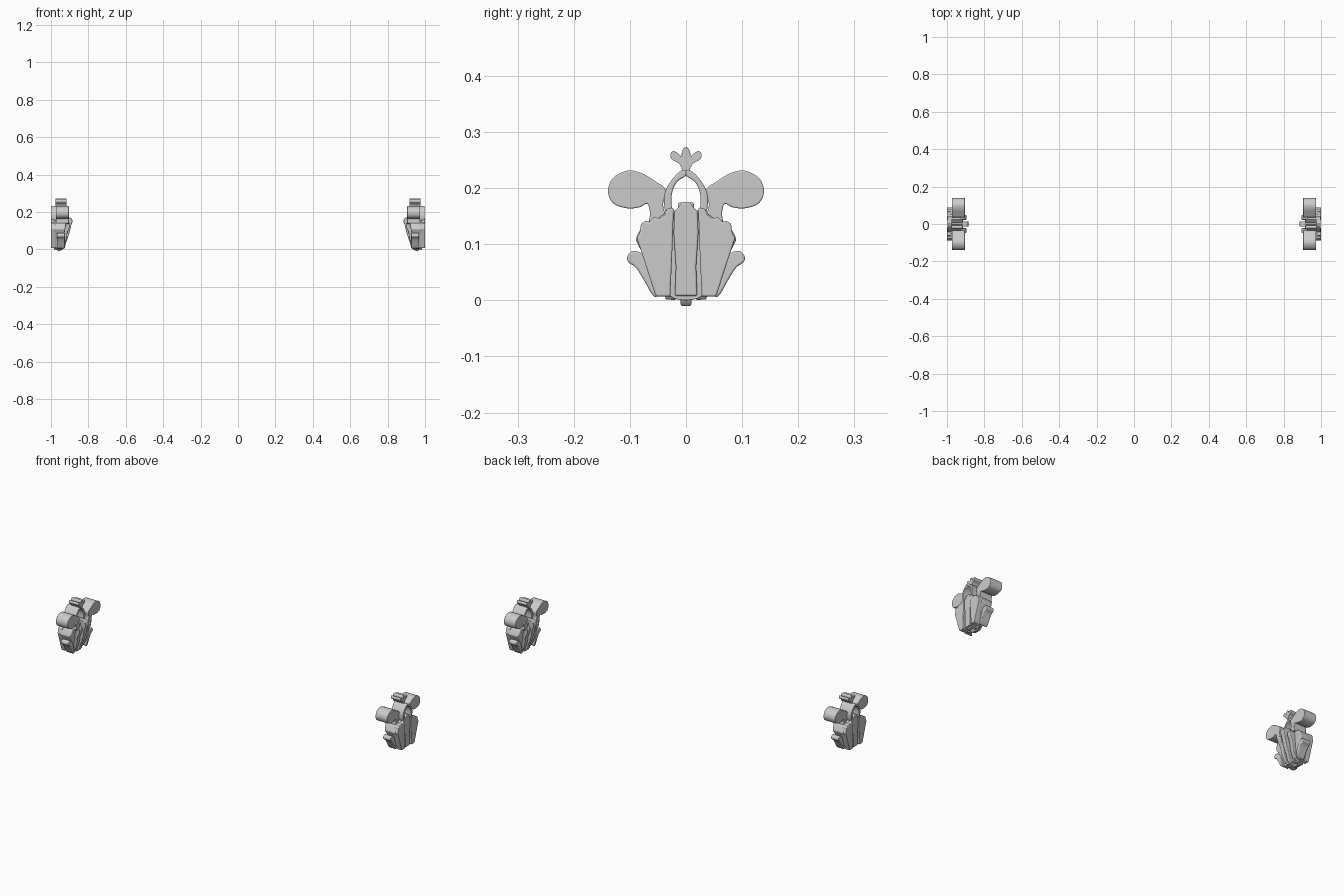
import bpy, bmesh
from mathutils import Vector

if "Cube" in bpy.data.objects:
    bpy.data.objects.remove(bpy.data.objects["Cube"])


def smooth_loop(pts, steps):
    """Closed Catmull-Rom loop through 2D points."""
    if steps < 2:
        return pts
    out, n = [], len(pts)
    for i in range(n):
        a, b, c, d = (Vector(pts[(i + k) % n]) for k in (-1, 0, 1, 2))
        for s in range(steps):
            t = s / steps
            out.append(tuple(0.5 * (2 * b + (c - a) * t + (2 * a - 5 * b + 4 * c - d) * t * t
                                    + (3 * b - a - 3 * c + d) * t ** 3)))
    return out


def prism(name, near, far, bevel=0.004, mirror_y=True):
    """Solid between two matching outlines, repeated on both ends of the set."""
    bm = bmesh.new()
    a = [bm.verts.new(p) for p in near]
    b = [bm.verts.new(p) for p in far]
    bm.faces.new(a)
    bm.faces.new(b[::-1])
    for i in range(len(a)):
        j = (i + 1) % len(a)
        bm.faces.new((a[i], b[i], b[j], a[j]))
    bmesh.ops.recalc_face_normals(bm, faces=bm.faces[:])
    me = bpy.data.meshes.new(name)
    bm.to_mesh(me)
    bm.free()
    ob = bpy.data.objects.new(name, me)
    bpy.context.collection.objects.link(ob)
    bv = ob.modifiers.new("soft_edges", 'BEVEL')
    bv.width, bv.segments, bv.limit_method = bevel, 3, 'ANGLE'
    bv.angle_limit = 0.7
    mi = ob.modifiers.new("mirror", 'MIRROR')
    mi.use_axis = (True, mirror_y, False)
    mi.use_mirror_merge = False
    bpy.ops.object.select_all(action='DESELECT')
    ob.select_set(True)
    bpy.context.view_layer.objects.active = ob
    bpy.ops.object.shade_smooth_by_angle(angle=0.7)
    return ob


def plate(name, pts, x_out, x_in, slope=0.0, steps=1, bevel=0.004, mirror_y=True):
    """YZ outline given depth along x; the inner face leans with height."""
    p = smooth_loop(pts, steps)
    return prism(name, [(x_out, y, z) for y, z in p],
                 [(x_in - slope * z, y, z) for y, z in p], bevel, mirror_y)


def rib(name, pts, y0, y1, steps=3, taper=0.7, bevel=0.003, mirror_y=True):
    """XZ outline given width along y, narrowing toward the foot."""
    p = smooth_loop(pts, steps)
    k = lambda z: taper + (1 - taper) * z / 0.17
    return prism(name, [(x, y0 * k(z), z) for x, z in p],
                 [(x, y1 * k(z), z) for x, z in p], bevel, mirror_y)


# Flaring outer side panels with scalloped tops
plate("side_panel", [(.028, .007), (.054, .007), (.066, .045), (.088, .112), (.083, .118),
                     (.08, .137), (.072, .142), (.065, .139), (.058, .148), (.046, .146),
                     (.038, .152), (.034, .163), (.022, .165), (.024, .1)],
      1.0, .975, bevel=.003)
# Thicker body behind the panels
plate("body_core", [(.0, .006), (.05, .008), (.078, .085), (.09, .108), (.086, .118),
                    (.075, .138), (.05, .146), (.03, .16), (.0, .16)],
      .985, .942, .17, bevel=.004)
# Central strip with rounded crown, slightly recessed
plate("centre_strip", [(-.02, .008), (.02, .008), (.018, .06), (.022, .12), (.021, .158),
                       (.013, .166), (.007, .175), (-.007, .175), (-.013, .166),
                       (-.021, .158), (-.022, .12), (-.018, .06)],
      .996, .96, bevel=.003, mirror_y=False)
# Inner keel and flanking lobes
rib("inner_keel", [(.975, .002), (.975, .16), (.93, .17), (.896, .17), (.885, .152),
                   (.893, .125), (.902, .085), (.918, .04), (.932, .004)],
    -.014, .014, mirror_y=False)
rib("inner_lobe", [(.97, .01), (.97, .14), (.92, .152), (.9, .142), (.898, .122),
                   (.912, .09), (.916, .06), (.935, .015)], .024, .052)
# Foot boss
plate("foot_boss", [(-.03, .012), (-.02, .003), (0, 0), (.02, .003), (.03, .012), (0, .02)],
      .985, .935, steps=3, bevel=.002, mirror_y=False)
# Large upper scrolls
plate("upper_scroll", [(.035, .14), (.041, .17), (.036, .197), (.055, .212), (.08, .227),
                       (.105, .231), (.13, .218), (.139, .195), (.13, .173), (.105, .164),
                       (.082, .166), (.069, .172), (.064, .155), (.064, .138)],
      .974, .904, steps=4, bevel=.005)
# Small lower scrolls
plate("lower_scroll", [(.05, .008), (.06, .01), (.075, .036), (.09, .059), (.103, .068),
                       (.104, .08), (.094, .088), (.08, .084), (.065, .07), (.055, .04)],
      .968, .925, steps=3, bevel=.005)
# Pointed open arch
plate("arch_band", [(.025, .155), (.036, .155), (.039, .185), (.03, .208), (.012, .229),
                    (.0, .232), (.0, .222), (.015, .212), (.024, .195), (.026, .175)],
      .998, .925, steps=3, bevel=.004)
# Three-lobed finial
right = [(.004, .229), (.012, .243), (.025, .251), (.028, .26), (.022, .266),
         (.012, .26), (.008, .256), (.007, .266)]
plate("leaf_finial", right + [(0, .273)] + [(-y, z) for y, z in right[::-1]],
      .975, .917, steps=3, bevel=.003, mirror_y=False)
